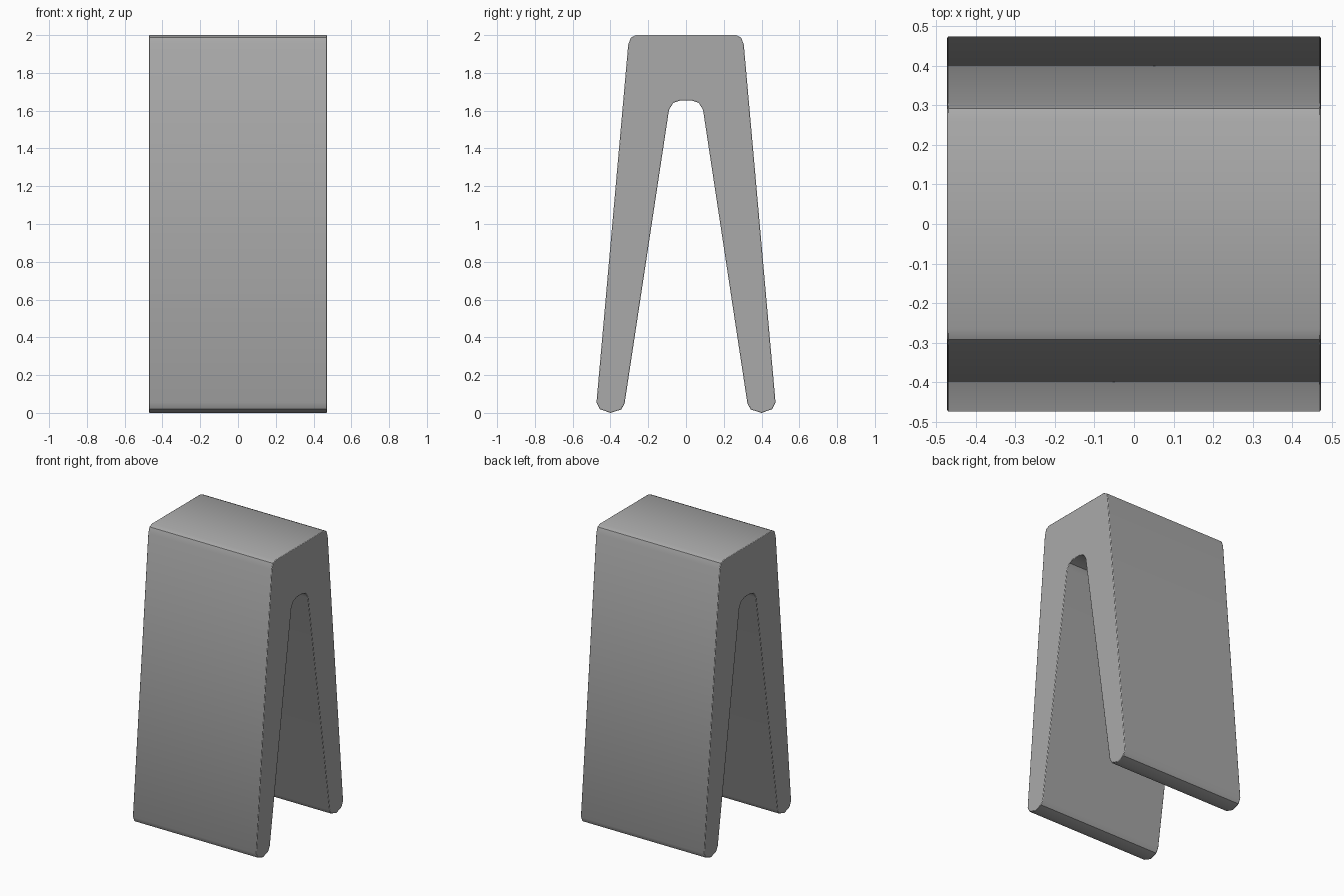
import bpy
import bmesh
from math import radians

cube = bpy.data.objects.get("Cube")
if cube:
    bpy.data.objects.remove(cube, do_unlink=True)

HALF_WIDTH = 0.472

# One flat colour for the whole stand
grey = bpy.data.materials.new("mid grey")
grey.use_nodes = True
colour = (0.4, 0.4, 0.4, 1)
grey.diffuse_color = colour
grey.node_tree.nodes["Principled BSDF"].inputs["Base Color"].default_value = colour

# Half of the side outline (y, z): top corner, outer leg, rounded foot, inner leg, arch
half = [(0.265, 2.0), (0.292, 1.987), (0.306, 1.95),
        (0.474, 0.055), (0.457, 0.02), (0.4, 0.0), (0.343, 0.018), (0.325, 0.05),
        (0.09, 1.605), (0.067, 1.642), (0.03, 1.654)]
outline = half + [(-y, z) for y, z in reversed(half)]

# Extrude the outline across the width
bm = bmesh.new()
side = bm.faces.new([bm.verts.new((-HALF_WIDTH, y, z)) for y, z in outline])
extruded = bmesh.ops.extrude_face_region(bm, geom=[side])["geom"]
verts = [v for v in extruded if isinstance(v, bmesh.types.BMVert)]
bmesh.ops.translate(bm, verts=verts, vec=(2 * HALF_WIDTH, 0, 0))
bmesh.ops.recalc_face_normals(bm, faces=bm.faces)

mesh = bpy.data.meshes.new("folded_stand")
bm.to_mesh(mesh)
bm.free()
mesh.materials.append(grey)
stand = bpy.data.objects.new("folded_stand", mesh)
bpy.context.collection.objects.link(stand)

# Slightly softened rims on both sides
bevel = stand.modifiers.new("soft_rim", "BEVEL")
bevel.width = 0.004
bevel.segments = 2
bevel.limit_method = "ANGLE"
bevel.angle_limit = radians(60)

# Smooth the rounded corners, keep the rims crisp
bpy.context.view_layer.objects.active = stand
stand.select_set(True)
bpy.ops.object.shade_smooth_by_angle(angle=radians(40))
